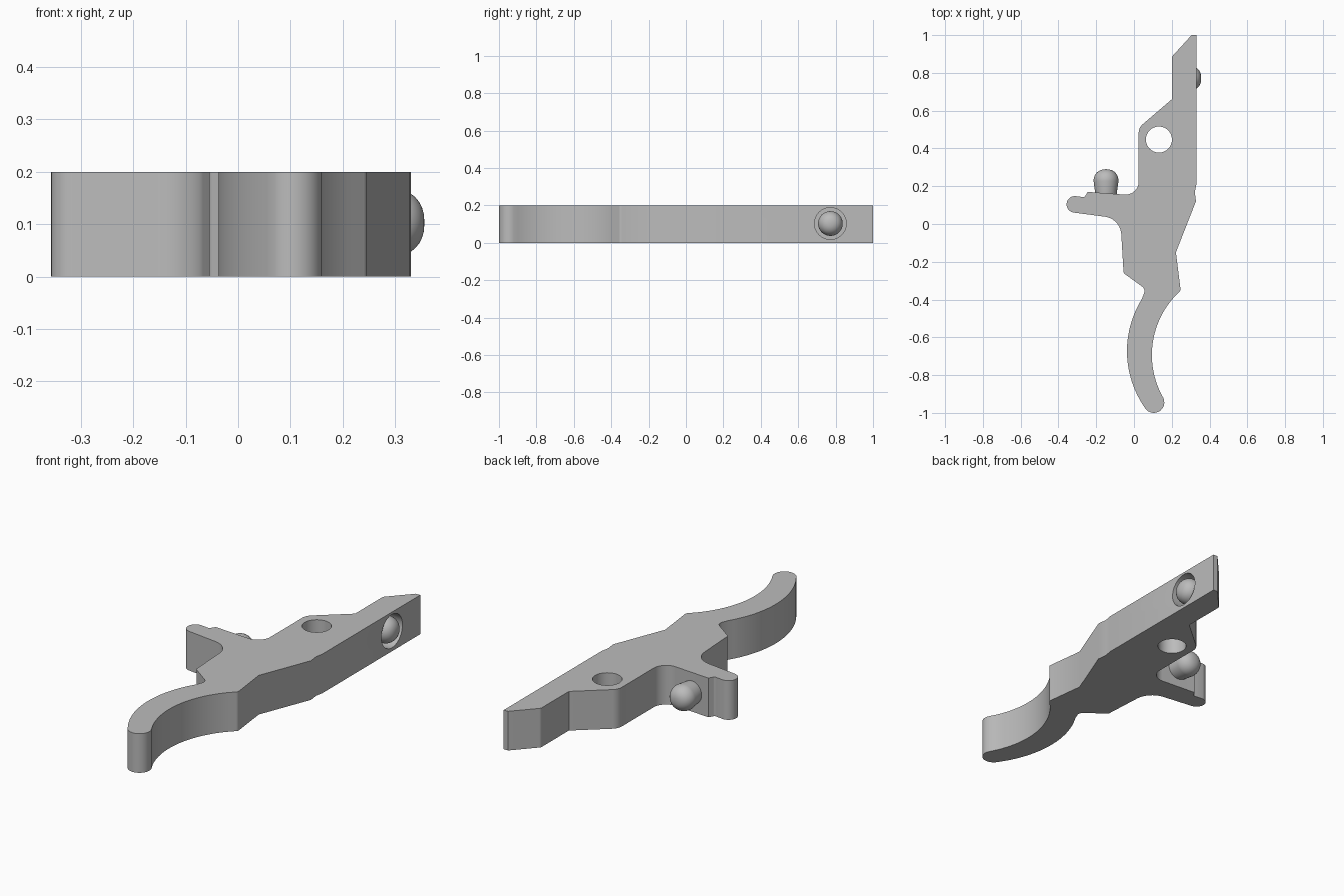
import bpy, bmesh, math
from mathutils import Vector, Matrix

cube = bpy.data.objects.get("Cube")
if cube:
    bpy.data.objects.remove(cube, do_unlink=True)

THICK = 0.2
steel = bpy.data.materials.new("plain grey")
steel.use_nodes = True
GREY = (0.5, 0.5, 0.5, 1)
steel.diffuse_color = GREY
steel.node_tree.nodes["Principled BSDF"].inputs["Base Color"].default_value = GREY


def arc(a, b, c, steps):
    """Points on the circle through a, b and c, running from a to c."""
    a, b, c = Vector(a), Vector(b), Vector(c)
    d = 2 * (a.x * (b.y - c.y) + b.x * (c.y - a.y) + c.x * (a.y - b.y))
    aa, bb, cc = a.length_squared, b.length_squared, c.length_squared
    o = Vector(((aa * (b.y - c.y) + bb * (c.y - a.y) + cc * (a.y - b.y)) / d,
                (aa * (c.x - b.x) + bb * (a.x - c.x) + cc * (b.x - a.x)) / d))
    ang = [math.atan2(p.y - o.y, p.x - o.x) for p in (a, b, c)]
    turn = 2 * math.pi
    sweep, mid = (ang[2] - ang[0]) % turn, (ang[1] - ang[0]) % turn
    if mid > sweep:
        sweep -= turn
    r = (a - o).length
    return [(o.x + r * math.cos(ang[0] + sweep * i / steps),
             o.y + r * math.sin(ang[0] + sweep * i / steps), 0) for i in range(steps + 1)]


def rounded(corners, steps=10):
    """Outline from (x, y, radius) corners, with each corner filleted."""
    out = []
    for i, (x, y, r) in enumerate(corners):
        p = Vector((x, y))
        if r == 0:
            out.append(p)
            continue
        u = (Vector(corners[i - 1][:2]) - p).normalized()
        v = (Vector(corners[(i + 1) % len(corners)][:2]) - p).normalized()
        half = u.angle(v) / 2
        reach = r / math.tan(half)
        o = p + (u + v).normalized() * (r / math.sin(half))
        s, e = p + u * reach - o, p + v * reach - o
        total = s.angle(e)
        for k in range(steps + 1):
            t = k / steps
            out.append(o + (s * math.sin((1 - t) * total) + e * math.sin(t * total)) / math.sin(total))
    return out


def finish(name, bm):
    bmesh.ops.recalc_face_normals(bm, faces=bm.faces)
    mesh = bpy.data.meshes.new(name)
    bm.to_mesh(mesh)
    bm.free()
    obj = bpy.data.objects.new(name, mesh)
    bpy.context.collection.objects.link(obj)
    mesh.materials.append(steel)
    return obj


def cylinder(name, radius, depth, matrix):
    bm = bmesh.new()
    bmesh.ops.create_cone(bm, cap_ends=True, segments=48, radius1=radius,
                          radius2=radius, depth=depth, matrix=matrix)
    return finish(name, bm)


def smooth(obj):
    bpy.ops.object.select_all(action='DESELECT')
    obj.select_set(True)
    bpy.context.view_layer.objects.active = obj
    bpy.ops.object.shade_smooth_by_angle(angle=math.radians(30))


# Lever outline: back bar, curved finger tail, side arm, shoulder
outline = [(0.33, 1.0, 0), (0.33, 0.21, 0), (0.322, 0.17, 0), (0.328, 0.12, 0),
           (0.222, -0.15, 0), (0.247, -0.352, 0.02)]
outline += arc((0.21, -0.39), (0.095, -0.68), (0.155, -0.92), 24)
outline += arc((0.155, -0.92), (0.105, -1.0), (0.055, -0.969), 12)[1:]
outline += arc((0.055, -0.969), (-0.037, -0.68), (0.04, -0.4), 24)[1:]
outline += [(0.062, -0.345, 0.03), (-0.055, -0.26, 0.015), (-0.072, 0.028, 0.1)]
outline += arc((-0.315, 0.06), (-0.357, 0.105), (-0.315, 0.148), 12)
outline += [(-0.262, 0.142, 0.01), (-0.245, 0.17, 0), (0.025, 0.15, 0.07),
            (0.025, 0.51, 0.06), (0.2, 0.66, 0), (0.2, 0.885, 0.02), (0.305, 1.0, 0)]

bm = bmesh.new()
base = bm.faces.new([bm.verts.new((p.x, p.y, 0)) for p in rounded(outline)])
new = bmesh.ops.extrude_face_region(bm, geom=[base])["geom"]
bmesh.ops.translate(bm, vec=(0, 0, THICK), verts=[g for g in new if isinstance(g, bmesh.types.BMVert)])
bmesh.ops.dissolve_degenerate(bm, dist=0.0005, edges=bm.edges)
lever = finish("lever_body", bm)

# Pivot hole and the round pocket behind the side plunger
side_turn = Matrix.Rotation(math.pi / 2, 4, 'Y')
cutters = [cylinder("pivot_hole_cutter", 0.069, 1, Matrix.Translation((0.132, 0.447, 0.1))),
           cylinder("pocket_cutter", 0.085, 0.2, Matrix.Translation((0.34, 0.772, 0.103)) @ side_turn)]
bpy.context.view_layer.objects.active = lever
for cutter in cutters:
    cutter.hide_render = True
    mod = lever.modifiers.new(cutter.name, 'BOOLEAN')
    mod.operation, mod.object, mod.solver = 'DIFFERENCE', cutter, 'EXACT'
    bpy.ops.object.modifier_apply(modifier=mod.name)
    bpy.data.objects.remove(cutter, do_unlink=True)
smooth(lever)


# Domed plungers: a tapered stem that flares into a rounded head
def plunger(name, tip, rotation):
    stem, head, dome = 0.054, 0.066, 0.062
    profile = [(0, -0.15), (stem, -0.15), (head, -dome)]
    for i in range(1, 9):
        a = i / 8 * math.pi / 2
        profile.append((head * math.cos(a) ** 0.85 if i < 8 else 0, dome * (math.sin(a) - 1)))
    bm = bmesh.new()
    verts = [bm.verts.new((r, 0, z)) for r, z in profile]
    edges = [bm.edges.new(pair) for pair in zip(verts, verts[1:])]
    bmesh.ops.spin(bm, geom=verts + edges, axis=(0, 0, 1), cent=(0, 0, 0),
                   angle=2 * math.pi, steps=40, use_duplicate=False)
    bmesh.ops.remove_doubles(bm, verts=bm.verts, dist=0.0005)
    bmesh.ops.transform(bm, matrix=Matrix.Translation(tip) @ rotation, verts=bm.verts)
    smooth(finish(name, bm))


plunger("arm_plunger", (-0.148, 0.29, 0.1), Matrix.Rotation(-math.pi / 2, 4, 'X'))
plunger("side_plunger", (0.356, 0.772, 0.103), side_turn)
